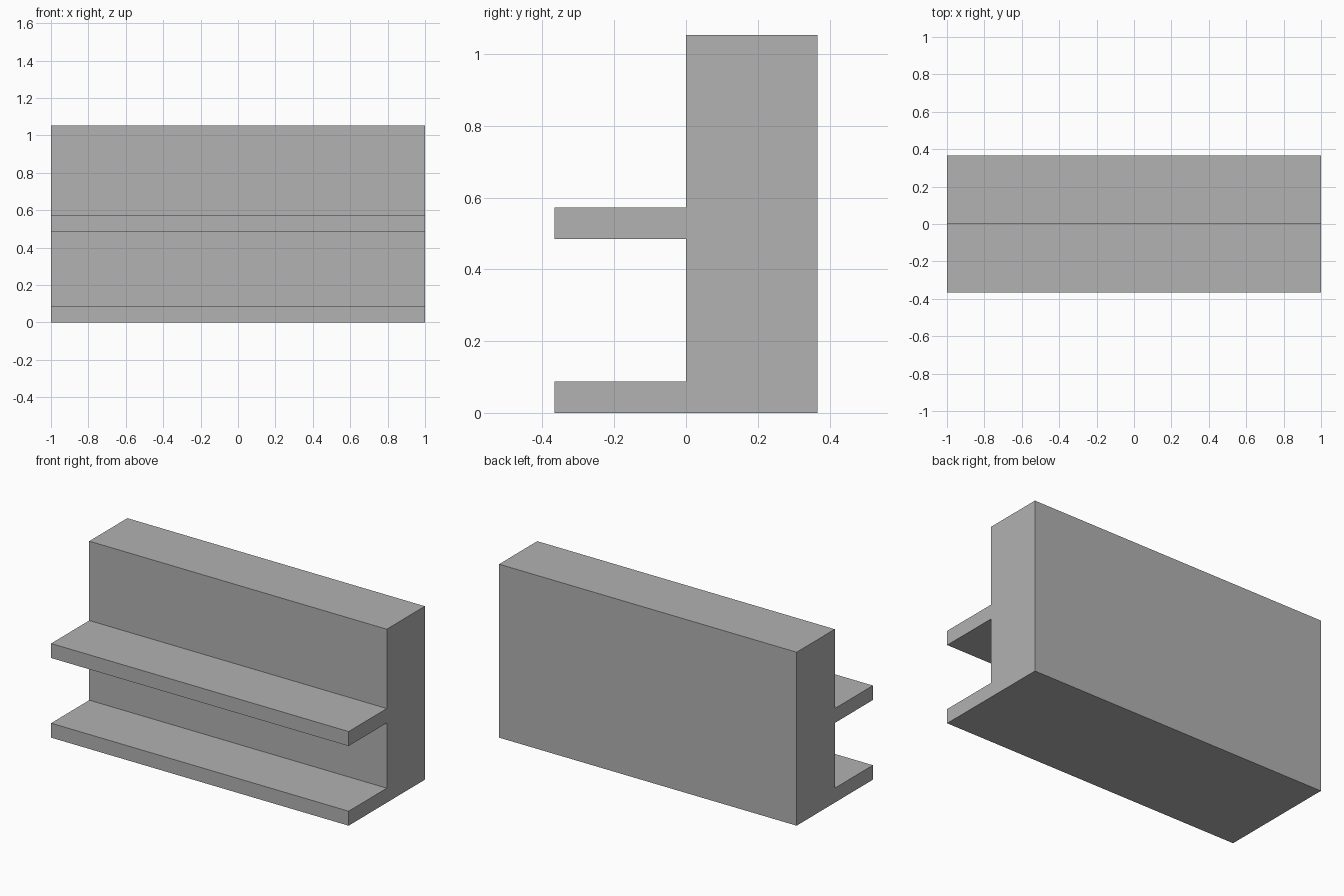
import bpy
import bmesh

cube = bpy.data.objects.get("Cube")
if cube:
    bpy.data.objects.remove(cube, do_unlink=True)

LENGTH = 2.0
HEIGHT = 1.054
DEPTH = 0.366      # back slab and ledges each take half the depth
LEDGE = 0.088      # ledge thickness
MID = 0.484        # underside of the middle ledge

# Matte grey
grey = bpy.data.materials.new("Grey")
colour = (0.445, 0.445, 0.445, 1.0)
grey.diffuse_color = colour
grey.use_nodes = True
grey.node_tree.nodes["Principled BSDF"].inputs["Base Color"].default_value = colour

# Side profile (y, z): upright slab with a bottom and a middle ledge
profile = [
    (DEPTH, 0), (DEPTH, HEIGHT), (0, HEIGHT),
    (0, MID + LEDGE), (-DEPTH, MID + LEDGE), (-DEPTH, MID), (0, MID),
    (0, LEDGE), (-DEPTH, LEDGE), (-DEPTH, 0),
]

# Extrude the profile along the length
bm = bmesh.new()
end = bm.faces.new([bm.verts.new((-LENGTH / 2, y, z)) for y, z in profile])
ext = bmesh.ops.extrude_face_region(bm, geom=[end], use_keep_orig=True)
verts = [g for g in ext["geom"] if isinstance(g, bmesh.types.BMVert)]
bmesh.ops.translate(bm, verts=verts, vec=(LENGTH, 0, 0))
bmesh.ops.recalc_face_normals(bm, faces=bm.faces)

mesh = bpy.data.meshes.new("ledged_block")
bm.to_mesh(mesh)
bm.free()
mesh.materials.append(grey)
block = bpy.data.objects.new("ledged_block", mesh)
bpy.context.collection.objects.link(block)
